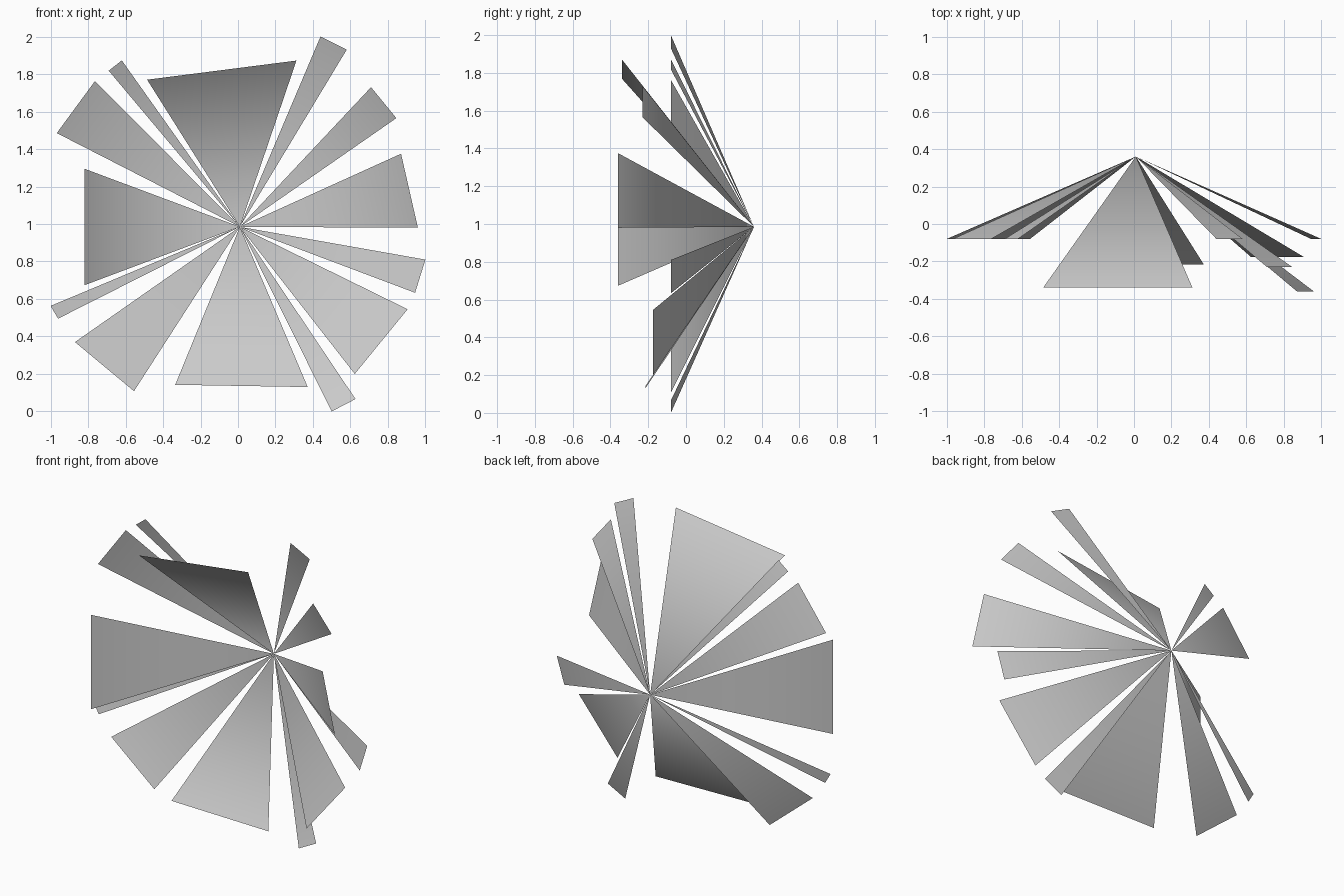
import bpy, bmesh

# Common point at the back where all the rays meet
APEX = (0.01, 0.36, 0.985)

# Each ray, clockwise from the top: depth y, then (x, z) of its two outer corners
RAYS = [
    (-0.34, (-0.485, 1.77), (0.312, 1.872)),
    (-0.08, (0.44, 2.0), (0.58, 1.93)),
    (-0.23, (0.71, 1.73), (0.845, 1.565)),
    (-0.36, (0.87, 1.375), (0.96, 0.98)),
    (-0.08, (1.0, 0.81), (0.945, 0.633)),
    (-0.175, (0.905, 0.545), (0.623, 0.20)),
    (-0.08, (0.627, 0.066), (0.50, 0.0)),
    (-0.215, (0.372, 0.13), (-0.335, 0.142)),
    (-0.08, (-0.555, 0.108), (-0.87, 0.37)),
    (-0.08, (-0.96, 0.495), (-1.0, 0.563)),
    (-0.36, (-0.82, 0.673), (-0.82, 1.295)),
    (-0.08, (-0.967, 1.485), (-0.763, 1.763)),
    (-0.08, (-0.69, 1.818), (-0.62, 1.873)),
]

# Fan of thin flat sheets sharing one apex
bm = bmesh.new()
apex = bm.verts.new(APEX)
for y, a, b in RAYS:
    va = bm.verts.new((a[0], y, a[1]))
    vb = bm.verts.new((b[0], y, b[1]))
    face = bm.faces.new((apex, vb, va))
    face.smooth = True

mesh = bpy.data.meshes.new("burst_rays")
bm.to_mesh(mesh)
bm.free()
bpy.context.collection.objects.link(bpy.data.objects.new("burst_rays", mesh))
